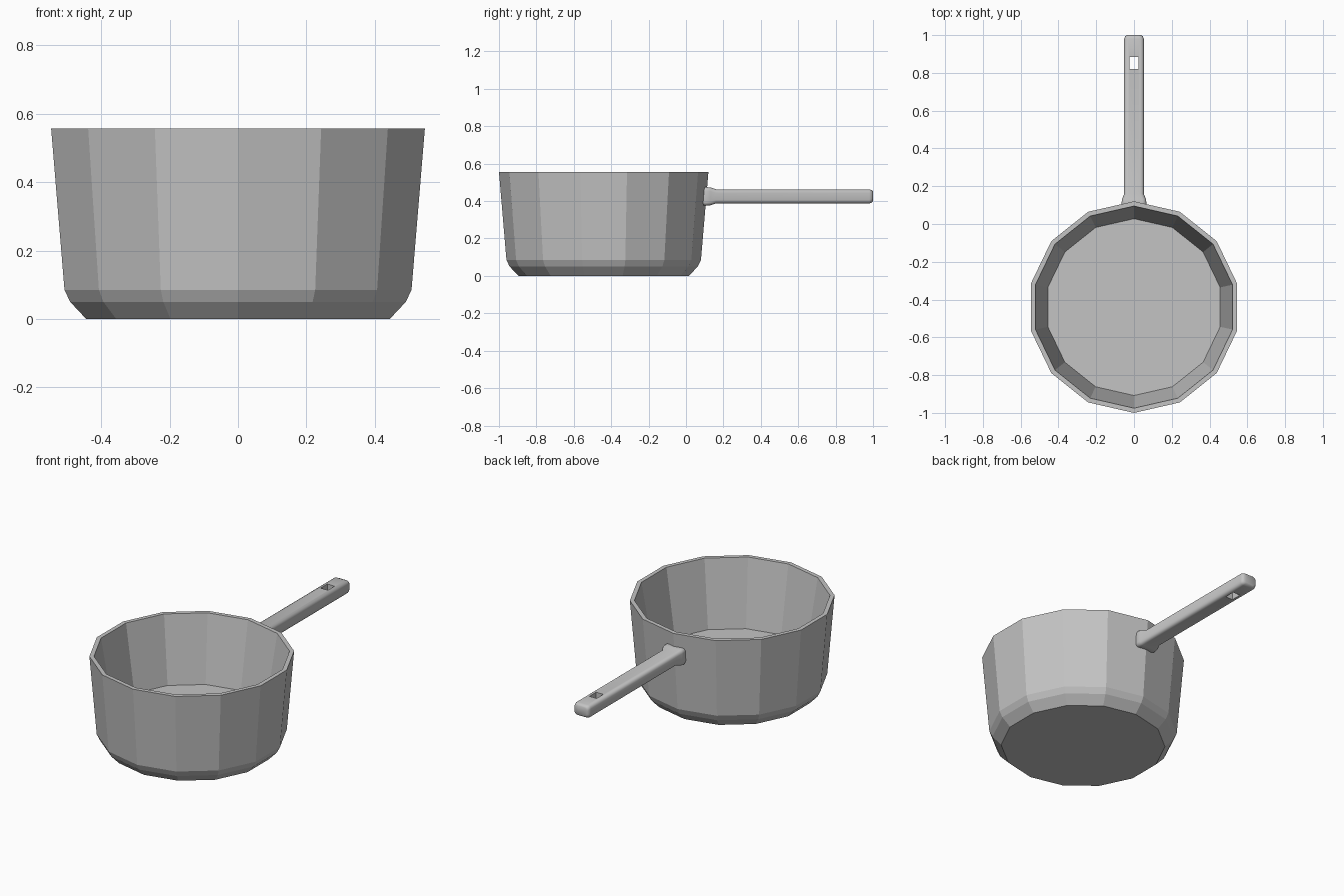
import bpy, bmesh, math
from mathutils import Vector

cube = bpy.data.objects.get("Cube")
if cube:
    bpy.data.objects.remove(cube, do_unlink=True)

steel = bpy.data.materials.new("brushed_steel_grey")
steel.use_nodes = True
grey = (0.55, 0.55, 0.55, 1)
steel.diffuse_color = grey
steel.node_tree.nodes["Principled BSDF"].inputs["Base Color"].default_value = grey


def loft(name, rings):
    """Skin a list of equal-sized point rings and cap both ends."""
    bm = bmesh.new()
    loops = [[bm.verts.new(p) for p in ring] for ring in rings]
    for a, b in zip(loops, loops[1:]):
        n = len(a)
        for i in range(n):
            j = (i + 1) % n
            bm.faces.new((a[i], a[j], b[j], b[i]))
    bm.faces.new(loops[0])
    bm.faces.new(loops[-1])
    bmesh.ops.recalc_face_normals(bm, faces=bm.faces)
    mesh = bpy.data.meshes.new(name)
    bm.to_mesh(mesh)
    bm.free()
    mesh.materials.append(steel)
    obj = bpy.data.objects.new(name, mesh)
    bpy.context.collection.objects.link(obj)
    return obj


def polygon_ring(radius, z, sides=14, center_y=-0.44):
    ring = []
    for i in range(sides):
        a = math.pi / 2 + math.tau * i / sides
        ring.append(Vector((radius * math.cos(a), center_y + radius * math.sin(a), z)))
    return ring


def rounded_ring(y, half_w, half_h, radius=0.02, steps=4, center_z=0.425):
    ring = []
    for q, (sx, sz) in enumerate(((1, 1), (-1, 1), (-1, -1), (1, -1))):
        for k in range(steps + 1):
            a = math.pi / 2 * (q + k / steps)
            ring.append(Vector((sx * (half_w - radius) + radius * math.cos(a), y,
                                center_z + sz * (half_h - radius) + radius * math.sin(a))))
    return ring


# Pot: outside from the base up, over the rim, down to the floor
profile = [(0.455, 0), (0.503, 0.05), (0.52, 0.085), (0.56, 0.556),
           (0.535, 0.556), (0.468, 0.155)]
loft("pot", [polygon_ring(r, z) for r, z in profile])

# Handle: flared collar at the pot, straight bar, rounded tip
sections = [(0.085, 0.062, 0.046), (0.105, 0.066, 0.05), (0.13, 0.064, 0.048),
            (0.16, 0.052, 0.038), (0.98, 0.052, 0.038),
            (0.994, 0.047, 0.033), (1.0, 0.038, 0.026)]
handle = loft("handle", [rounded_ring(*s) for s in sections])

# Hanging hole through the handle
bpy.ops.mesh.primitive_cube_add(size=1, location=(0, 0.853, 0.425))
cutter = bpy.context.object
cutter.name = "hole_cutter"
cutter.scale = (0.048, 0.064, 0.3)
cutter.hide_render = True
cutter.data.materials.append(steel)
cut = handle.modifiers.new("hanging_hole", "BOOLEAN")
cut.operation = "DIFFERENCE"
cut.solver = "EXACT"
cut.object = cutter

bpy.ops.object.select_all(action="DESELECT")
handle.select_set(True)
bpy.context.view_layer.objects.active = handle
bpy.ops.object.modifier_apply(modifier=cut.name)
bpy.data.objects.remove(cutter, do_unlink=True)
bpy.ops.object.shade_smooth_by_angle(angle=math.radians(40))
